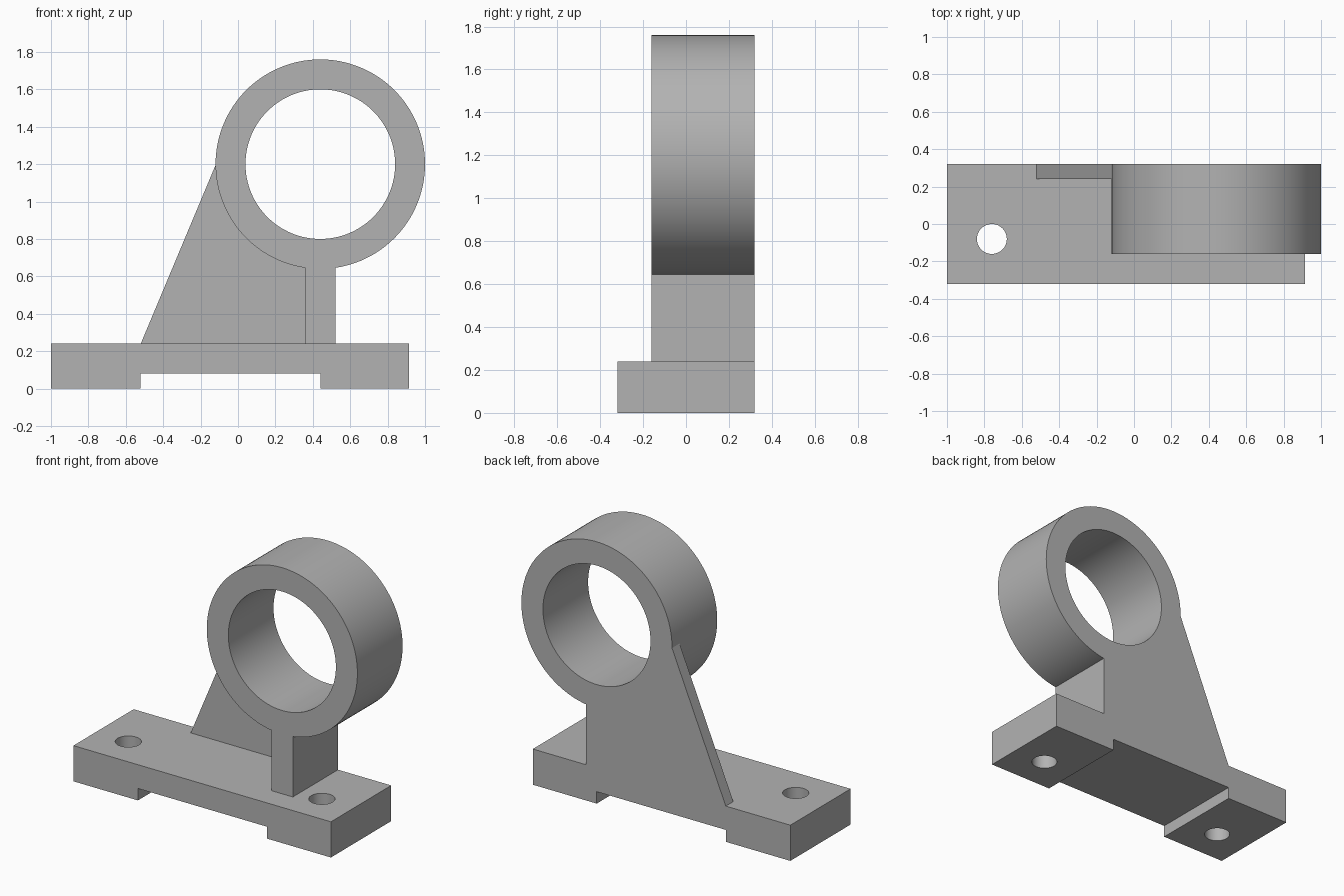
import bpy
import bmesh
from math import sin, cos, asin, pi
from mathutils import Matrix, Vector

default_cube = bpy.data.objects.get("Cube")
if default_cube:
    bpy.data.objects.remove(default_cube, do_unlink=True)

# Single plain metal colour
GREY = (0.45, 0.45, 0.45, 1.0)
metal = bpy.data.materials.new("plain_grey")
metal.use_nodes = True
metal.diffuse_color = GREY
metal.node_tree.nodes["Principled BSDF"].inputs["Base Color"].default_value = GREY

# Main dimensions
FRONT, BACK = -0.32, 0.32
RING_FRONT, WEB_FRONT = -0.16, 0.24
BASE_TOP = 0.24
RING_X, RING_Z, RING_R, BORE_R = 0.44, 1.2, 0.56, 0.4
POST_HALF = 0.08


def finish(name, bm):
    bmesh.ops.recalc_face_normals(bm, faces=bm.faces)
    mesh = bpy.data.meshes.new(name)
    bm.to_mesh(mesh)
    bm.free()
    obj = bpy.data.objects.new(name, mesh)
    bpy.context.collection.objects.link(obj)
    mesh.materials.append(metal)
    return obj


def extrude_profile(name, outline, y0, y1):
    """Solid from an x-z outline, pushed from y0 to y1."""
    bm = bmesh.new()
    face = bm.faces.new([bm.verts.new((x, y0, z)) for x, z in outline])
    grown = bmesh.ops.extrude_face_region(bm, geom=[face])["geom"]
    verts = [v for v in grown if isinstance(v, bmesh.types.BMVert)]
    bmesh.ops.translate(bm, verts=verts, vec=(0, y1 - y0, 0))
    return finish(name, bm)


def cylinder(name, centre, radius, length, axis, segments):
    bm = bmesh.new()
    turn = Vector((0, 0, 1)).rotation_difference(Vector(axis)).to_matrix().to_4x4()
    bmesh.ops.create_cone(bm, cap_ends=True, segments=segments, radius1=radius,
                          radius2=radius, depth=length,
                          matrix=Matrix.Translation(centre) @ turn)
    return finish(name, bm)


def activate(obj):
    bpy.ops.object.select_all(action="DESELECT")
    obj.select_set(True)
    bpy.context.view_layer.objects.active = obj


def cut(obj, cutter):
    mod = obj.modifiers.new("cut", "BOOLEAN")
    mod.operation, mod.solver, mod.object = "DIFFERENCE", "EXACT", cutter
    activate(obj)
    bpy.ops.object.modifier_apply(modifier=mod.name)
    bpy.data.objects.remove(cutter, do_unlink=True)


def ring_arc(start, end, steps):
    """Points just inside the ring's outer wall, so joined parts seat into it."""
    r = RING_R - 0.002
    angles = [start + (end - start) * i / steps for i in range(steps + 1)]
    return [(RING_X + r * cos(a), RING_Z + r * sin(a)) for a in angles]


# Base with a relief slot underneath and two bolt holes
base = extrude_profile("base", [
    (-1, 0), (-0.52, 0), (-0.52, 0.08), (0.44, 0.08), (0.44, 0),
    (0.915, 0), (0.915, BASE_TOP), (-1, BASE_TOP)], FRONT, BACK)
for hole_x in (-0.76, 0.68):
    cut(base, cylinder("hole_cutter", (hole_x, -0.08, 0.12), 0.08, 1, (0, 0, 1), 48))

# Bearing ring
mid_y = (RING_FRONT + BACK) / 2
ring = cylinder("bearing_ring", (RING_X, mid_y, RING_Z), RING_R,
                BACK - RING_FRONT, (0, 1, 0), 128)
cut(ring, cylinder("bore_cutter", (RING_X, mid_y, RING_Z), BORE_R, 1, (0, 1, 0), 128))

# Post under the ring, its top following the ring wall
half = asin(POST_HALF / (RING_R - 0.002))
down = 1.5 * pi
post = extrude_profile("post", ring_arc(down + half, down - half, 8) + [
    (RING_X - POST_HALF, BASE_TOP), (RING_X + POST_HALF, BASE_TOP)], RING_FRONT, BACK)

# Sloping web along the back, from the ring's side down to the base
web = extrude_profile("web", ring_arc(pi, down - half, 32) + [
    (RING_X - POST_HALF, BASE_TOP), (-0.52, BASE_TOP)], WEB_FRONT, BACK)

for part in (base, ring, post, web):
    activate(part)
    bpy.ops.object.shade_smooth_by_angle(angle=pi / 6)
